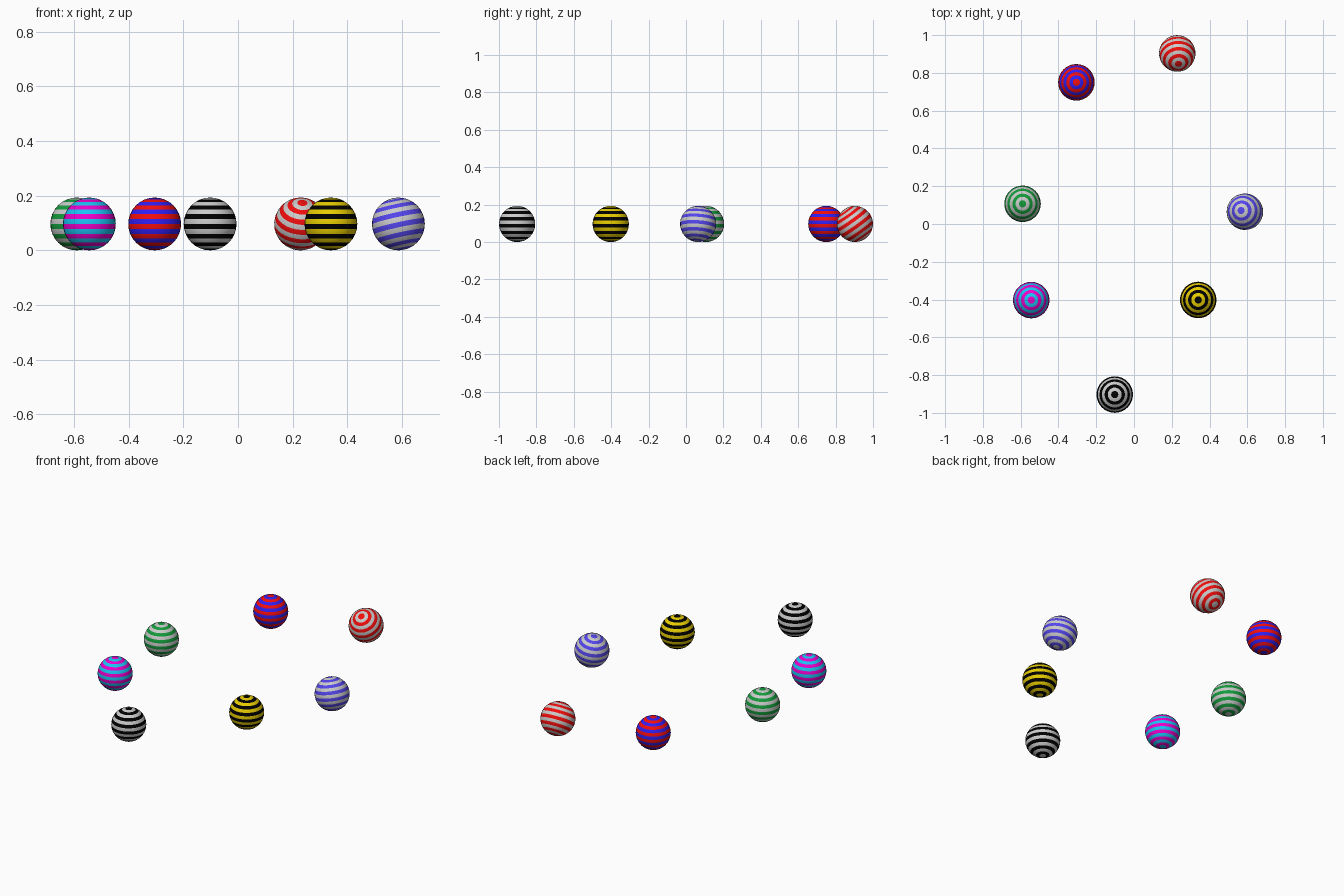
import bpy, bmesh, math
from mathutils import Vector, Matrix

if "Cube" in bpy.data.objects:
    bpy.data.objects.remove(bpy.data.objects["Cube"])

R = 0.0967      # ball radius
BANDS = 16      # one stripe per latitude ring

COLORS = {
    "black": (0.0, 0.0, 0.0), "grey": (0.8, 0.8, 0.8),
    "red": (0.9, 0.004, 0.004), "blue": (0.03, 0.013, 0.9),
    "green": (0.007, 0.33, 0.045), "violet": (0.09, 0.06, 0.85),
    "yellow": (0.8, 0.6, 0.0), "magenta": (0.85, 0.0, 0.6),
    "cyan": (0.01, 0.55, 0.9),
}
mats = {}
for cname, rgb in COLORS.items():
    mats[cname] = bpy.data.materials.new(cname)
    mats[cname].diffuse_color = (*rgb, 1.0)


def striped_ball(name, x, y, cap, other, axis=(0, 0, 1)):
    """UV sphere with alternating latitude stripes; axis is its pole direction."""
    bm = bmesh.new()
    bmesh.ops.create_uvsphere(bm, u_segments=32, v_segments=BANDS, radius=R)
    for f in bm.faces:
        polar = f.calc_center_median().normalized().angle(Vector((0, 0, 1)))
        f.material_index = int(polar / (math.pi / BANDS)) % 2
        f.smooth = True
    rot = Vector((0, 0, 1)).rotation_difference(Vector(axis)).to_matrix().to_4x4()
    bm.transform(rot)
    me = bpy.data.meshes.new(name)
    bm.to_mesh(me)
    bm.free()
    me.materials.append(mats[cap])
    me.materials.append(mats[other])
    ob = bpy.data.objects.new(name, me)
    ob.location = (x, y, R)
    bpy.context.collection.objects.link(ob)


# seven balls scattered on the floor; two of them have rolled
striped_ball("black_grey_ball", -0.102, -0.903, "black", "grey")
striped_ball("black_yellow_ball", 0.34, -0.402, "black", "yellow")
striped_ball("magenta_cyan_ball", -0.544, -0.403, "magenta", "cyan")
striped_ball("green_grey_ball", -0.59, 0.107, "green", "grey")
striped_ball("violet_grey_ball", 0.587, 0.065, "violet", "grey", (-0.21, 0.07, 0.975))
striped_ball("red_blue_ball", -0.305, 0.75, "red", "blue")
striped_ball("red_grey_ball", 0.229, 0.903, "red", "grey", (0.07, -0.58, 0.81))

for m in bpy.data.materials:
    if m.users and not m.is_grease_pencil:
        m.use_nodes = True
        m.node_tree.nodes["Principled BSDF"].inputs["Base Color"].default_value = m.diffuse_color
